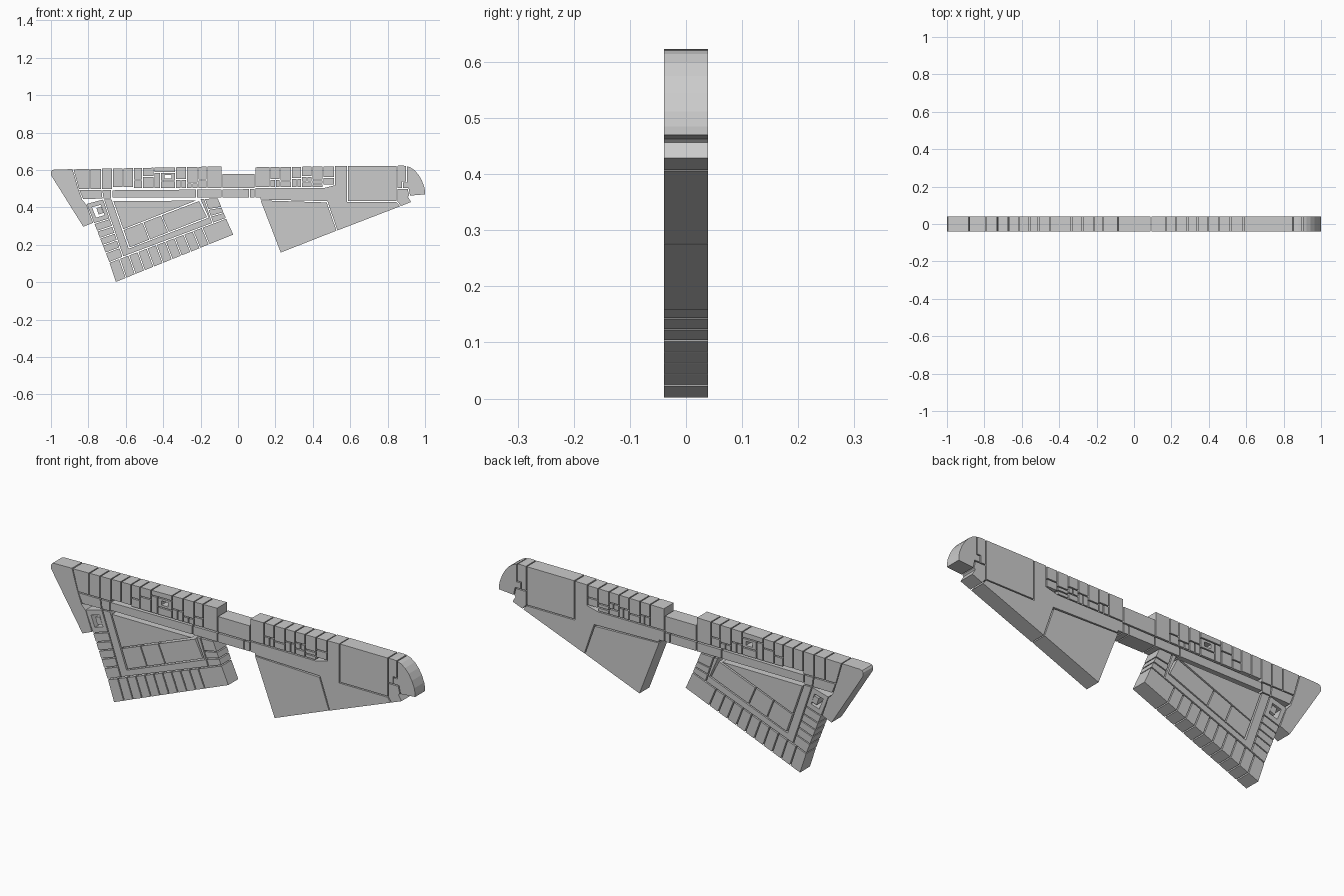
import bpy, bmesh
from mathutils import Vector

if "Cube" in bpy.data.objects:
    bpy.data.objects.remove(bpy.data.objects["Cube"])

HALF_DEPTH = 0.039
INSET = 0.27          # half of the lane width, in hundredths of a unit
S = 0.01


def inset(points, d):
    """Shrink a polygon by d so neighbouring blocks leave a lane between them."""
    p = [Vector(q) for q in points]
    n = len(p)
    if sum(p[i].x * p[(i + 1) % n].y - p[(i + 1) % n].x * p[i].y for i in range(n)) < 0:
        p.reverse()
    out = []
    for i in range(n):
        a = (p[i] - p[i - 1]).normalized()
        b = (p[(i + 1) % n] - p[i]).normalized()
        na, nb = Vector((-a.y, a.x)), Vector((-b.y, b.x))
        out.append(p[i] + (na + nb) * (d / max(0.15, 1 + na.dot(nb))))
    return out


def build(name, polygons, frame=None, d=INSET):
    """Extrude a set of flat polygons into one slab object; frame = courtyard size factor."""
    bm = bmesh.new()
    for poly in polygons:
        pts = inset(poly, d)
        outer = [bm.verts.new((q.x * S, -HALF_DEPTH, q.y * S)) for q in pts]
        if frame:
            c = sum(pts, Vector((0, 0))) / len(pts)
            inner = [bm.verts.new((v.x * S, -HALF_DEPTH, v.y * S))
                     for v in (c + (q - c) * frame for q in pts)]
            k = len(pts)
            faces = [bm.faces.new((outer[i], outer[(i + 1) % k], inner[(i + 1) % k], inner[i]))
                     for i in range(k)]
        else:
            faces = [bm.faces.new(outer)]
        ext = bmesh.ops.extrude_face_region(bm, geom=faces, use_keep_orig=True)
        verts = [g for g in ext["geom"] if isinstance(g, bmesh.types.BMVert)]
        bmesh.ops.translate(bm, verts=verts, vec=(0, 2 * HALF_DEPTH, 0))
    bmesh.ops.recalc_face_normals(bm, faces=bm.faces)
    me = bpy.data.meshes.new(name)
    bm.to_mesh(me)
    bm.free()
    ob = bpy.data.objects.new(name, me)
    bpy.context.collection.objects.link(ob)
    return ob


def strip(tl, tr, br, bl, cuts=()):
    """Cut a quad into cells at the given fractions from its left side to its right."""
    tl, tr, br, bl = map(Vector, (tl, tr, br, bl))
    t = [0, *cuts, 1]
    return [[tl.lerp(tr, a), tl.lerp(tr, b), bl.lerp(br, b), bl.lerp(br, a)]
            for a, b in zip(t, t[1:])]


def box(x0, x1, z0, z1):
    return [(x0, z0), (x1, z0), (x1, z1), (x0, z1)]


def top(x):
    return 62.2 + (x + 8.5) * 0.02 if x < 0 else 61.6 + x * 0.011


def row(xs, bottoms):
    """Blocks hanging from the sloping top edge."""
    return [[(a, top(a)), (b, top(b)), (b, z), (a, z)]
            for a, b, z in zip(xs, xs[1:], bottoms)]


# West end wedge with a rounded tip
build("west_wedge", [[(-100.3, 57.2), (-100.3, 59), (-99.6, 60.1), (-98.3, 60.5), (-88.3, 60.7),
                      (-85.3, 50.5), (-83, 44), (-80.7, 41.5), (-77.2, 31.6), (-82.8, 29.3)]])

# Upper left row of small blocks, and the shorter ones underneath
build("west_top_row", [[(-88.3, 60.6), (-79, 60.8), (-79, 49.5), (-85.2, 49.5)]]
      + row([-79, -73, -67, -61.5, -56, -51, -45, -33.5, -27.5, -21.5, -16.5, -8.5],
            [49.5, 49.5, 50.5, 50.5, 54.5, 56.5, 58.7, 55, 53, 54.5, 50]))
build("west_second_row", [box(-56, -51, 50, 54.5), box(-51, -45, 50, 56.5),
                          box(-45, -41.5, 50, 58.7), box(-41.5, -33.5, 50, 54),
                          box(-33.5, -30.5, 50, 55), box(-30.5, -27.5, 50, 55),
                          box(-27.5, -24.5, 50, 53), box(-24.5, -21.5, 50, 53),
                          box(-21.5, -16.5, 50, 54.5)])
build("west_small_courtyard", [box(-41.5, -33.5, 54, 58.7)], frame=0.5)
build("west_corner_blocks", strip((-85.2, 49.5), (-67.5, 49.5), (-67.5, 44.5), (-83, 44.2), [0.7]))

# Long lane strip and the narrow bridge joining both halves
build("lane_strip", strip((-67.5, 49.4), (9.2, 50), (9.2, 45), (-67.5, 45), [0.59, 0.77, 0.96]))
build("bridge", [box(-8.5, 9.2, 50, 58.2)])

# Lower left quarter: inner yard, ring and outer rows
build("yard_triangle", [[(-67, 43.7), (-22, 43.7), (-61.5, 28)]])
build("yard_plots", strip((-61.5, 28), (-20.7, 43.7), (-16.2, 34.7), (-58, 18.3), [0.26, 0.5]))
build("yard_ring", [[(-72, 44.5), (-67.4, 44.5), (-58.3, 18.2), (-16, 34.6), (-20.5, 44.8),
                     (-18, 44.8), (-13.5, 31.5), (-61.5, 13.5)]])
left_col = strip((-81.2, 42), (-69, 10.5), (-61.5, 13.5), (-72, 44.5),
                 [0.34, 0.47, 0.59, 0.71, 0.84])
build("courtyard_block", left_col[:1], frame=0.55)
build("courtyard_core", [[(-76.3, 40), (-72.9, 41), (-71.2, 36.8), (-74.8, 35.5)]], d=0.5)
build("west_column", left_col[1:])
build("south_row", strip((-69, 10.5), (-6.2, 34.2), (-2.2, 25.3), (-65.5, -0.2),
                         [0.09 + 0.078 * i for i in range(10)]))
build("inner_column", strip((-18, 44.8), (-13.5, 31.5), (-6.2, 34.2), (-10.6, 45), [0.45, 0.72]))

# Upper right row of small blocks
build("east_top_row", row([9.2, 17, 22.5, 28.5, 34, 39.5, 45.5, 51.5],
                          [50.5, 55, 54, 55.5, 56.5, 54.5, 56]))
build("east_second_row", [box(17, 20, 50.5, 55), box(20, 22.5, 50.5, 55),
                          box(22.5, 28.5, 50.5, 54), box(28.5, 31.5, 50.5, 55.5),
                          box(31.5, 34, 50.5, 55.5), box(34, 37, 53.5, 56.5),
                          box(37, 39.5, 53.5, 56.5), box(34, 39.5, 50.5, 53.5),
                          box(39.5, 45.5, 52.5, 54.5), box(45.5, 51.5, 52, 56),
                          box(39.5, 45.5, 50.5, 52.5)])

# Large plain ground, tall block and lower wedge of the right half
build("east_ground", [[(9.2, 50.5), (45.5, 50.5), (51.5, 52), (51.5, 62.3), (58.5, 62.4),
                       (58.5, 43), (85, 43), (87, 40.4), (53, 27.3), (47.6, 43.1),
                       (11.8, 43.9), (11.8, 45), (9.2, 45)]])
build("east_tall_block", [box(58.5, 85, 43, 62.5)])
build("east_lower_wedge", [[(11.7, 44), (47.6, 42.9), (53, 27.4), (22.7, 15.5)]])

# Rounded east end, split by stepped lanes
build("east_end_blocks", [
    [(85, 62.5), (88, 62.6), (90, 62.4), (90, 53.5), (88, 53.5), (88, 50), (85, 50)],
    [(90, 62.4), (92.3, 61.6), (94.6, 60), (96.7, 57.6), (98.5, 54.6), (99.8, 51.2),
     (100.3, 48.5), (100.3, 46.7), (91.8, 46), (91, 50), (88, 50), (88, 53.5), (90, 53.5)],
    [(85, 50), (91, 50), (91.8, 46.2), (91.2, 45.6), (92.9, 42.7), (87, 40.4), (85, 43)]])
